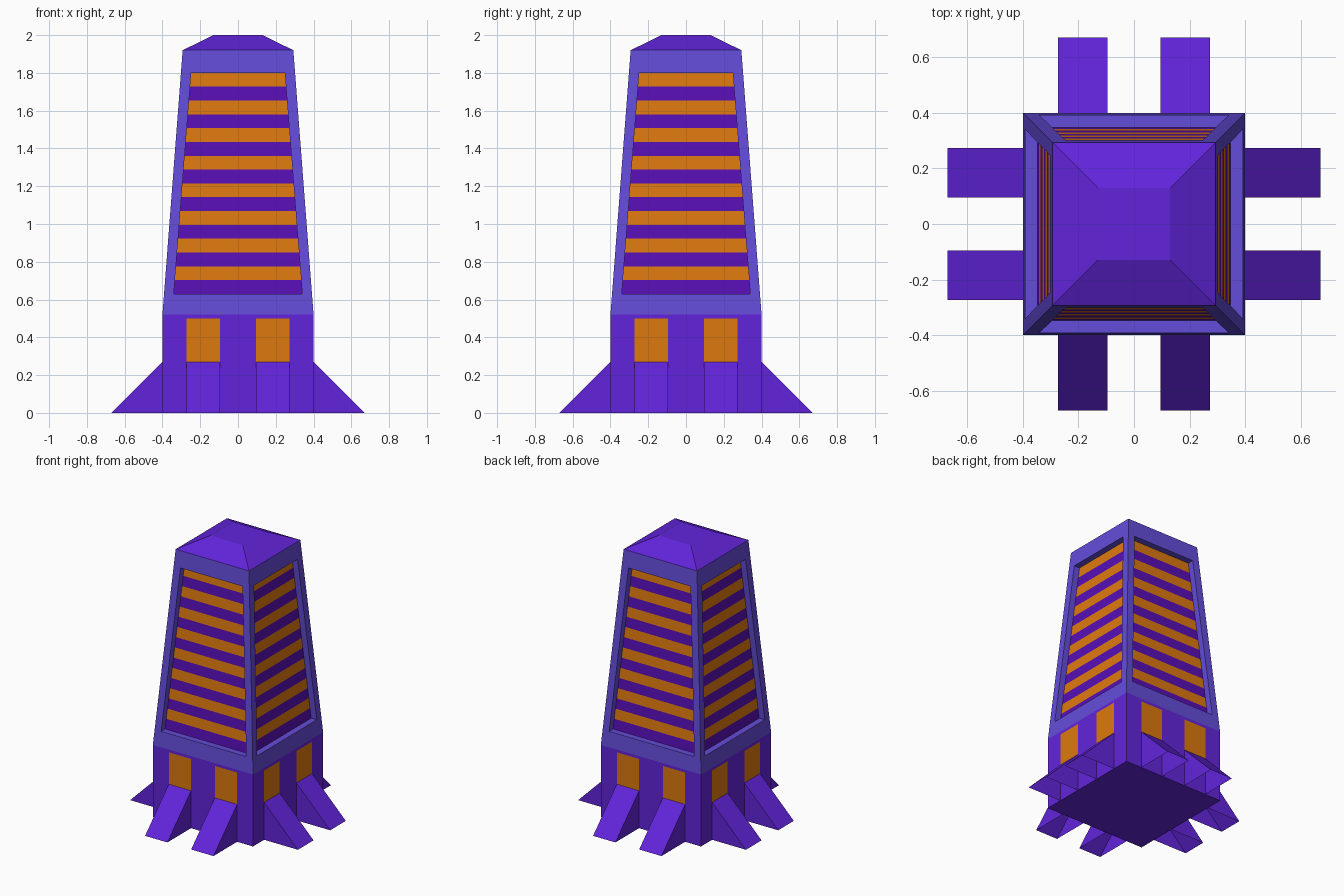
import bpy, bmesh, math
from mathutils import Matrix, Vector

if "Cube" in bpy.data.objects:
    bpy.data.objects.remove(bpy.data.objects["Cube"])


def material(name, rgb):
    m = bpy.data.materials.new(name)
    lin = [(c / 255 / 12.92) if c < 10 else ((c / 255 + 0.055) / 1.055) ** 2.4 for c in rgb]
    m.diffuse_color = (*lin, 1)
    m.use_nodes = True
    m.node_tree.nodes["Principled BSDF"].inputs["Base Color"].default_value = m.diffuse_color
    return m


PURPLE = material("violet", (98, 36, 219))
FRAME = material("slate blue", (100, 76, 217))
DARK = material("deep purple", (88, 15, 182))
ORANGE = material("orange", (222, 121, 15))


def finish(name, bm, mats):
    bmesh.ops.remove_doubles(bm, verts=bm.verts, dist=1e-5)
    me = bpy.data.meshes.new(name)
    bm.to_mesh(me)
    bm.free()
    for m in mats:
        me.materials.append(m)
    ob = bpy.data.objects.new(name, me)
    bpy.context.collection.objects.link(ob)
    return ob


def quad(bm, pts, mat=0):
    f = bm.faces.new([bm.verts.new(p) for p in pts])
    f.material_index = mat
    return f


def four_sides(bm):
    """Repeat the front geometry on all four sides."""
    src = bm.faces[:]
    for k in (1, 2, 3):
        d = bmesh.ops.duplicate(bm, geom=src)["geom"]
        bmesh.ops.rotate(bm, verts=[v for v in d if isinstance(v, bmesh.types.BMVert)],
                         cent=(0, 0, 0), matrix=Matrix.Rotation(k * math.pi / 2, 3, 'Z'))


BASE, BASE_Z, TOP, TOP_Z = 0.40, 0.52, 0.293, 1.92
LOW, HIGH, DEPTH = 0.63, 1.80, 0.045      # recessed opening
X0, X1, WIN0, WIN1 = 0.095, 0.273, 0.27, 0.50   # windows and buttresses

# Base block with windows cut into its walls
bm = bmesh.new()
bmesh.ops.create_cube(bm, size=1, matrix=Matrix.Translation((0, 0, BASE_Z / 2))
                      @ Matrix.Diagonal((2 * BASE, 2 * BASE, BASE_Z, 1)))
cuts = [((0, 0, z), (0, 0, 1)) for z in (WIN0, WIN1)]
for s in (-X1, -X0, X0, X1):
    cuts += [((s, 0, 0), (1, 0, 0)), ((0, s, 0), (0, 1, 0))]
for co, no in cuts:
    bmesh.ops.bisect_plane(bm, geom=bm.verts[:] + bm.edges[:] + bm.faces[:],
                           plane_co=co, plane_no=no)
for f in bm.faces:
    c = f.calc_center_median()
    across = min(abs(c.x), abs(c.y))
    if abs(f.normal.z) < 0.5 and WIN0 < c.z < WIN1 and X0 < across < X1:
        f.material_index = 1
finish("base_block", bm, [PURPLE, ORANGE])

# Sloping buttresses under the windows, open below
bm = bmesh.new()
for a, b in ((-X1, -X0), (X0, X1)):
    quad(bm, [(a, -0.67, 0), (b, -0.67, 0), (b, -BASE, WIN0), (a, -BASE, WIN0)])
    quad(bm, [(a, -BASE, 0), (a, -0.67, 0), (a, -BASE, WIN0)])
    quad(bm, [(b, -0.67, 0), (b, -BASE, 0), (b, -BASE, WIN0)])
four_sides(bm)
finish("buttresses", bm, [PURPLE])


def wall(z):
    return BASE + (TOP - BASE) * (z - BASE_Z) / (TOP_Z - BASE_Z)


def opening(z):
    return 0.34 + (0.248 - 0.34) * (z - LOW) / (HIGH - LOW)


# Tapered tower frame with a deep opening on each side
bm = bmesh.new()
outer = [Vector((s * wall(z), -wall(z), z)) for s, z in
         ((-1, BASE_Z), (1, BASE_Z), (1, TOP_Z), (-1, TOP_Z))]
inner = [Vector((s * opening(z), -wall(z), z)) for s, z in
         ((-1, LOW), (1, LOW), (1, HIGH), (-1, HIGH))]
back = [p + Vector((0, DEPTH, 0)) for p in inner]
for i in range(4):
    j = (i + 1) % 4
    quad(bm, [outer[i], outer[j], inner[j], inner[i]])
    quad(bm, [inner[i], inner[j], back[j], back[i]])
four_sides(bm)
finish("tower_frame", bm, [FRAME])

# Striped window bands at the back of each opening
bm = bmesh.new()
step = (HIGH - LOW) / 16
for i in range(16):
    z0, z1 = LOW + i * step, LOW + (i + 1) * step
    quad(bm, [(s * opening(z), DEPTH - wall(z), z) for s, z in
              ((-1, z0), (1, z0), (1, z1), (-1, z1))], i % 2)
four_sides(bm)
finish("window_bands", bm, [DARK, ORANGE])

# Low hipped roof with a flat top
bm = bmesh.new()
quad(bm, [(-TOP, -TOP, TOP_Z), (TOP, -TOP, TOP_Z), (0.13, -0.13, 2), (-0.13, -0.13, 2)])
four_sides(bm)
quad(bm, [(-0.13, -0.13, 2), (0.13, -0.13, 2), (0.13, 0.13, 2), (-0.13, 0.13, 2)])
finish("roof", bm, [PURPLE])
